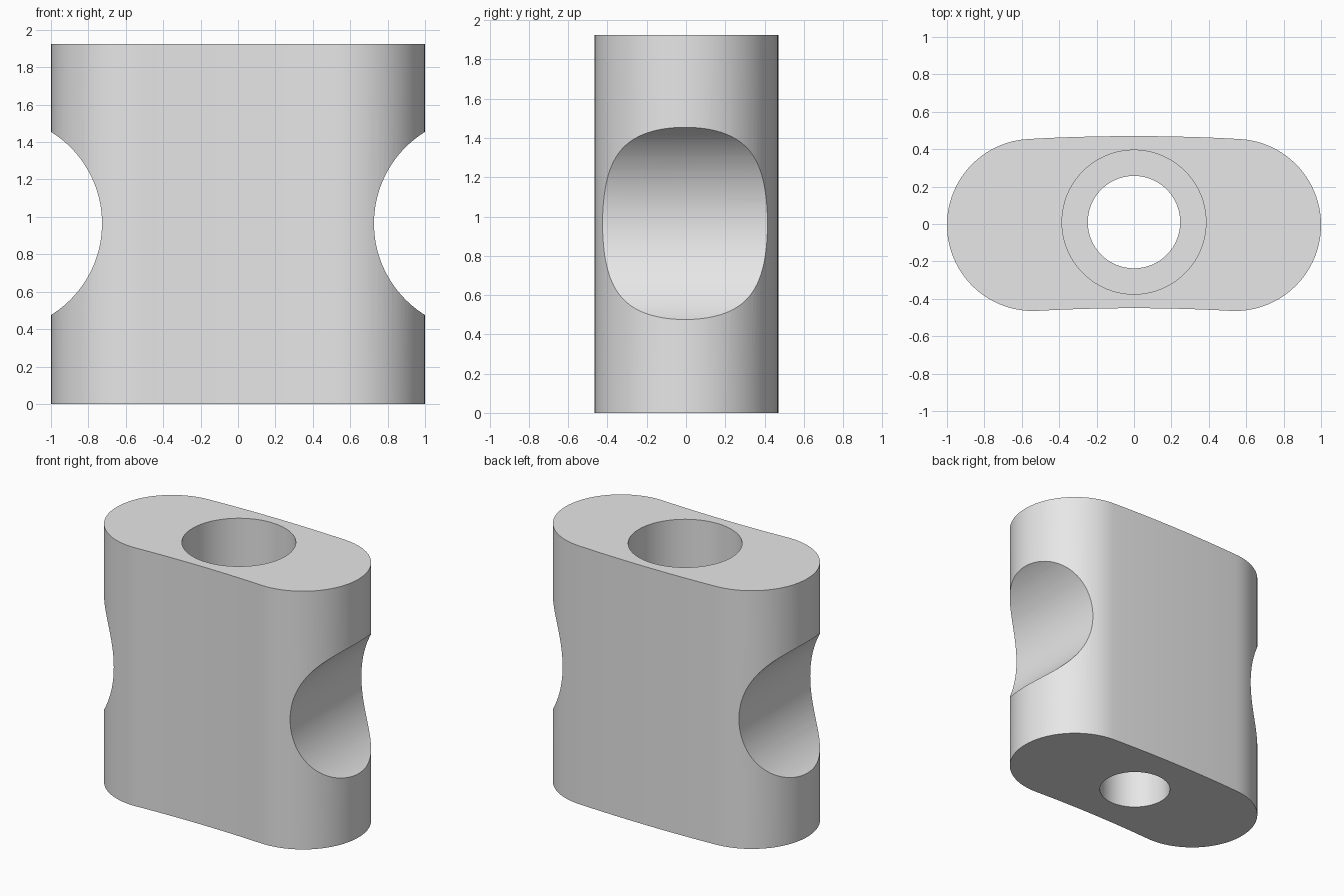
import bpy
import bmesh
from math import sin, cos, pi, asin, radians
from mathutils import Matrix

cube = bpy.data.objects.get("Cube")
if cube:
    bpy.data.objects.remove(cube, do_unlink=True)

HEIGHT = 1.925
END_R = 0.46        # radius of the rounded ends
END_X = 0.54        # centre of the rounded ends
BEND_R = 9.7        # gentle bend of the body's centre line
MID_Y = 0.01

grey = bpy.data.materials.new("light grey")
grey.use_nodes = True
colour = (0.8, 0.8, 0.8, 1)
grey.diffuse_color = colour
grey.node_tree.nodes["Principled BSDF"].inputs["Base Color"].default_value = colour


def make_object(name, bm):
    mesh = bpy.data.meshes.new(name)
    bmesh.ops.recalc_face_normals(bm, faces=bm.faces)
    bm.to_mesh(mesh)
    bm.free()
    mesh.materials.append(grey)
    obj = bpy.data.objects.new(name, mesh)
    bpy.context.collection.objects.link(obj)
    return obj


def cylinder(name, radius, depth, location, axis="Z"):
    bm = bmesh.new()
    bmesh.ops.create_cone(bm, cap_ends=True, segments=128, radius1=radius,
                          radius2=radius, depth=depth)
    if axis == "Y":
        bmesh.ops.rotate(bm, verts=bm.verts, matrix=Matrix.Rotation(pi / 2, 3, "X"))
    bmesh.ops.translate(bm, verts=bm.verts, vec=location)
    obj = make_object(name, bm)
    obj.hide_render = True
    return obj


def bent_slot_outline(side_steps=16, end_steps=48):
    """Slot outline swept along a shallow arc, counter-clockwise."""
    tilt = asin(END_X / BEND_R)
    centre_y = MID_Y - BEND_R
    points = []

    def side(radius, start, stop):
        for i in range(1, side_steps):
            a = start + (stop - start) * i / side_steps
            points.append((radius * sin(a), centre_y + radius * cos(a)))

    def end(a, start):
        cx, cy = BEND_R * sin(a), centre_y + BEND_R * cos(a)
        for i in range(end_steps + 1):
            t = start - a + pi * i / end_steps
            points.append((cx + END_R * cos(t), cy + END_R * sin(t)))

    end(tilt, -pi / 2)
    side(BEND_R + END_R, tilt, -tilt)
    end(-tilt, pi / 2)
    side(BEND_R - END_R, -tilt, tilt)
    return points


# Body: extruded bent slot
bm = bmesh.new()
base = bm.faces.new([bm.verts.new((x, y, 0)) for x, y in bent_slot_outline()])
top = bmesh.ops.extrude_face_region(bm, geom=[base], use_keep_orig=True)
bmesh.ops.translate(bm, vec=(0, 0, HEIGHT),
                    verts=[v for v in top["geom"] if isinstance(v, bmesh.types.BMVert)])
body = make_object("clamp_block", bm)

# Cutters: bolt hole, counterbore and the two side grooves
cutters = [
    cylinder("bolt_hole_cutter", 0.247, 4, (0, MID_Y, 1)),
    cylinder("counterbore_cutter", 0.385, 1.2, (0, MID_Y, HEIGHT)),
]
for side_name, sign in (("left", 1), ("right", -1)):
    cutters.append(cylinder(side_name + "_groove_cutter", 0.576, 2,
                            (sign * 1.303, 0, 0.965), "Y"))

bpy.ops.object.select_all(action="DESELECT")
bpy.context.view_layer.objects.active = body
body.select_set(True)
for cutter in cutters:
    mod = body.modifiers.new(cutter.name, "BOOLEAN")
    mod.operation = "DIFFERENCE"
    mod.solver = "EXACT"
    mod.object = cutter
    bpy.ops.object.modifier_apply(modifier=mod.name)
for cutter in cutters:
    bpy.data.objects.remove(cutter, do_unlink=True)

# Smooth curved walls, crisp rims
bpy.ops.object.shade_smooth_by_angle(angle=radians(30))
